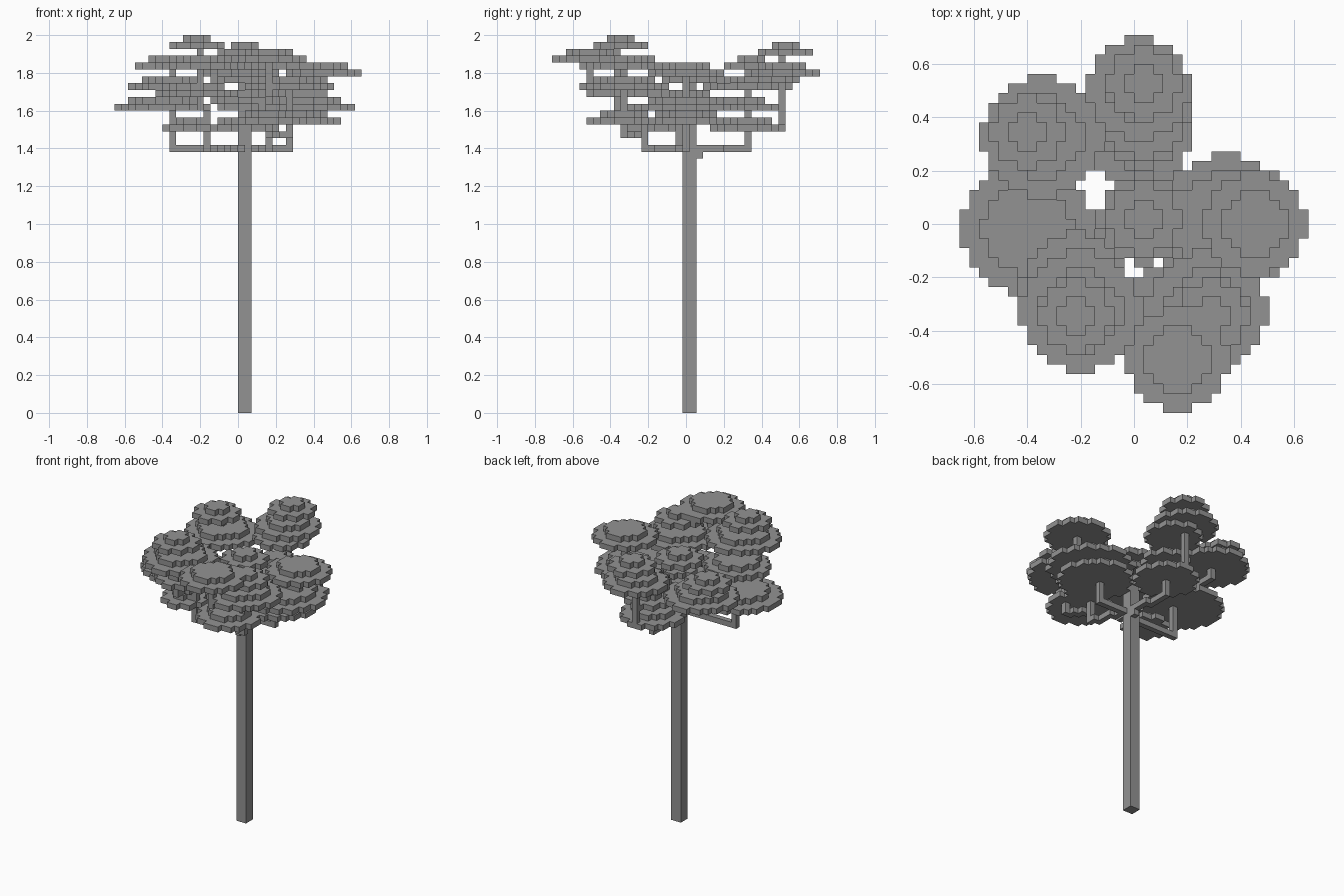
import bpy, bmesh

cube = bpy.data.objects.get("Cube")
if cube:
    bpy.data.objects.remove(cube, do_unlink=True)

S = 2 / 55  # edge of one block

grey = bpy.data.materials.new("plain_grey")
grey.use_nodes = True
grey.diffuse_color = (0.29, 0.29, 0.29, 1)
grey.node_tree.nodes["Principled BSDF"].inputs["Base Color"].default_value = (0.29, 0.29, 0.29, 1)


def finish(bm, name):
    bmesh.ops.recalc_face_normals(bm, faces=bm.faces)
    mesh = bpy.data.meshes.new(name)
    bm.to_mesh(mesh)
    bm.free()
    mesh.materials.append(grey)
    obj = bpy.data.objects.new(name, mesh)
    bpy.context.collection.objects.link(obj)


def slab(name, cells, z0, z1):
    """Extrude a set of square cells (lower corner x, y) from z0 to z1."""
    bm = bmesh.new()
    verts = {}

    def corner(x, y):
        if (x, y) not in verts:
            verts[x, y] = bm.verts.new((x * S, y * S, z0 * S))
        return verts[x, y]

    for x, y in cells:
        bm.faces.new([corner(x, y), corner(x + 1, y), corner(x + 1, y + 1), corner(x, y + 1)])
    ext = bmesh.ops.extrude_face_region(bm, geom=bm.faces[:], use_keep_orig=True)
    top = [v for v in ext["geom"] if isinstance(v, bmesh.types.BMVert)]
    bmesh.ops.translate(bm, verts=top, vec=(0, 0, (z1 - z0) * S))
    finish(bm, name)


def disc(name, cx, cy, width, layer):
    """One-block-thick stepped disc."""
    r = width / 2 - 0.3
    offs = [i - width / 2 for i in range(width)]
    cells = [(cx + a, cy + b) for a in offs for b in offs
             if (a + 0.5) ** 2 + (b + 0.5) ** 2 < r * r]
    slab(name, cells, layer, layer + 1)


def leaf_pad(name, cx, cy, inner, outer, top):
    disc(name + "_upper", cx, cy, inner, top)
    disc(name + "_lower", cx, cy, outer, top - 1)


def branch(name, start, end, layer, top):
    """Stepped arm from start to end, then a post up to the top layer."""
    (x, y), (ex, ey) = start, end
    cells = [(x, y - 0.5)]
    dx, dy = abs(ex - x), abs(ey - y)
    gx = gy = 0
    while (x, y) != (ex, ey):
        # advance along whichever axis lags behind the straight line
        if gy == dy or (gx < dx and (gx + 0.5) * dy <= (gy + 0.5) * dx):
            x += 1 if ex > x else -1
            gx += 1
        else:
            y += 1 if ey > y else -1
            gy += 1
        cells.append((x, y - 0.5))
    slab(name + "_arm", cells, layer, layer + 1)
    slab(name + "_post", [(ex, ey - 0.5)], layer + 1, top + 1)


# Trunk
slab("trunk", [(i, j - 0.5) for i in (0, 1) for j in (0, 1)], 0, 48)

# Wide leaf pads: name, centre, upper width, lower width, top layer
for pad in [
    ("front_left_high_pad", 4.5, -14, 7, 11, 52),
    ("left_high_pad", 12.5, 0, 7, 11, 50),
    ("left_wide_pad", 9.5, 0, 11, 15, 45),
    ("left_low_pad", 8.5, 0, 9, 13, 43),
    ("right_wide_pad", -11, -0.5, 10, 14, 45),
    ("front_right_pad", -5.5, -9, 9, 13, 51),
    ("front_right_middle_pad", -6, -6.5, 8, 12, 47),
    ("front_low_pad", 4.5, -9, 7, 11, 43),
    ("right_low_pad", -7, -5.5, 4, 8, 42),
    ("back_right_pad", -9.5, 9, 9, 13, 48),
    ("back_pad", 0.5, 14, 7, 11, 50),
    ("back_middle_pad", 1, 11.5, 6, 10, 49),
    ("back_low_pad", 0.5, 9, 7, 11, 42),
    ("front_left_pad", 7.5, -9, 9, 13, 48),
    ("centre_pad", 1, 0.5, 6, 10, 46),
]:
    leaf_pad(*pad)

# Small caps above the pads: name, centre, top layer
for name, cx, cy, top in [
    ("front_right_cap", -6, -9.5, 54),
    ("back_cap", 1, 14.5, 53),
    ("back_right_cap", -11, 9.5, 51),
    ("front_left_cap", 8, -9.5, 51),
    ("centre_cap", 1, 0.5, 49),
    ("back_low_cap", 1, 9.5, 45),
]:
    leaf_pad(name, cx, cy, 4, 8, top)

# Branches: name, start, end, arm layer, top layer
for args in [
    ("right_branch", (0, -1), (-10, -1), 38, 44),
    ("left_branch", (2, 0), (7, 0), 38, 45),
    ("left_high_branch", (8, 0), (12, 0), 46, 49),
    ("front_right_branch", (-1, -2), (-5, -6), 38, 44),
    ("front_right_high_branch", (-5, -7), (-6, -10), 44, 52),
    ("back_right_branch", (-10, 4), (-10, 9), 45, 49),
    ("back_branch", (1, 2), (0, 9), 38, 43),
    ("back_high_branch", (0, 10), (0, 14), 41, 51),
    ("front_left_branch", (2, -1), (4, -6), 38, 42),
    ("front_left_middle_branch", (4, -7), (7, -9), 40, 49),
    ("front_left_high_branch", (6, -9), (4, -14), 46, 50),
]:
    branch(*args)

# Root of the back branch
slab("back_branch_root", [(1, 1.5)], 37, 38)
